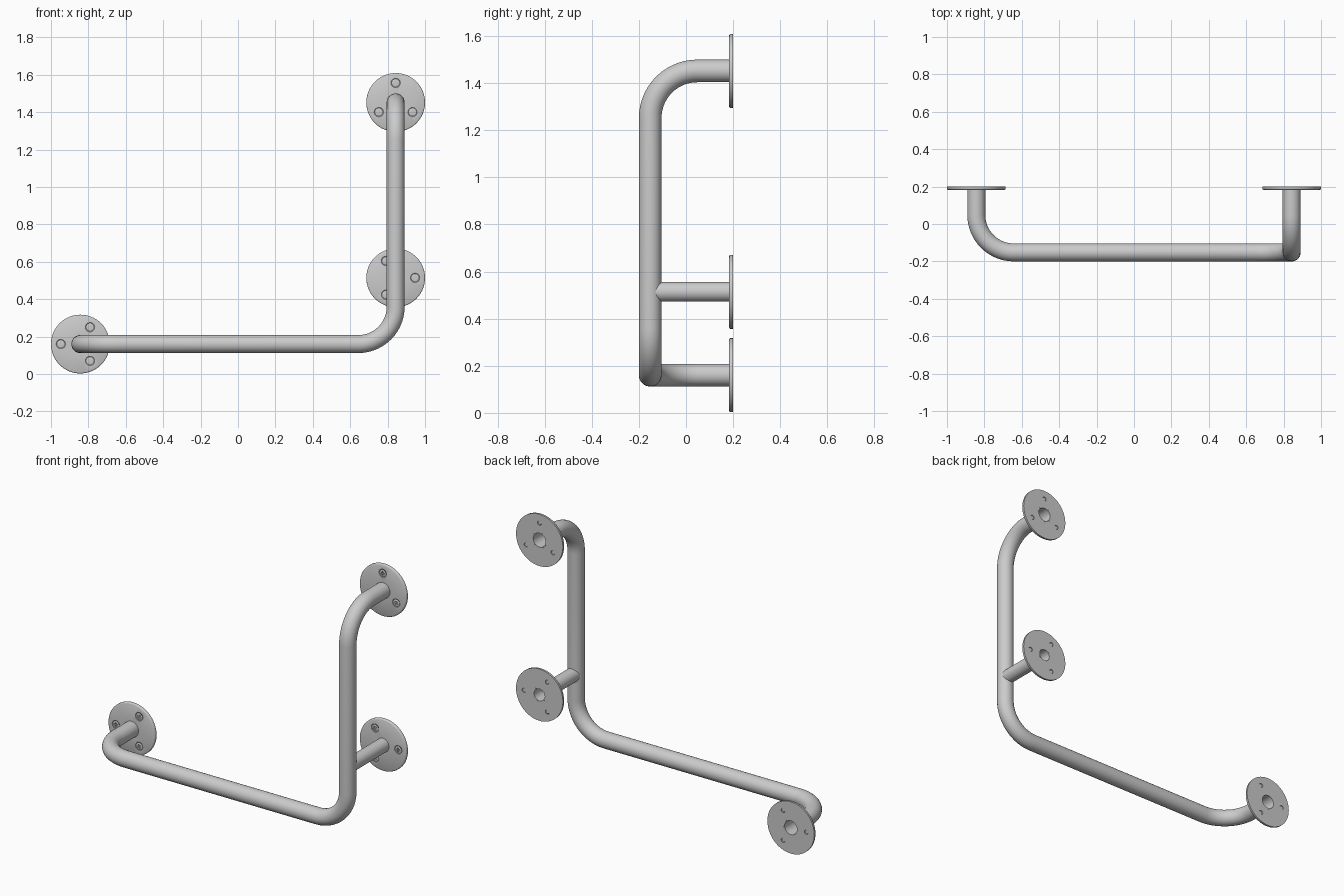
import bpy, bmesh
from math import pi, radians
from mathutils import Vector, Matrix

if "Cube" in bpy.data.objects:
    bpy.data.objects.remove(bpy.data.objects["Cube"], do_unlink=True)

# Brushed steel
steel = bpy.data.materials.new("brushed steel")
steel.use_nodes = True
color = (0.6, 0.6, 0.6, 1)
steel.diffuse_color = color
steel.node_tree.nodes["Principled BSDF"].inputs["Base Color"].default_value = color

WALL, FRONT = 0.2, -0.152      # y of the wall plane and of the rail axis
THICK = 0.017                  # flange thickness
RAIL_R, STUB_R, BEND = 0.048, 0.042, 0.2
SIDE, LOW, MID, HIGH = 0.843, 0.16, 0.514, 1.452


def activate(obj):
    bpy.ops.object.select_all(action='DESELECT')
    obj.select_set(True)
    bpy.context.view_layer.objects.active = obj


def add(name, data):
    obj = bpy.data.objects.new(name, data)
    bpy.context.collection.objects.link(obj)
    data.materials.append(steel)
    return obj


def smooth(obj):
    activate(obj)
    bpy.ops.object.shade_smooth_by_angle(angle=radians(35))


def rounded_path(corners, radius, steps=14):
    """Polyline whose right-angle corners become arcs."""
    pts = [corners[0]]
    for a, b, c in zip(corners, corners[1:], corners[2:]):
        back, ahead = (a - b).normalized(), (c - b).normalized()
        center = b + (back + ahead) * radius
        for i in range(steps + 1):
            arm = Matrix.Rotation(pi / 2 * i / steps, 3, back.cross(ahead) * -1) @ (-ahead)
            pts.append(center + arm * radius)
    return pts + [corners[-1]]


def pipe(name, pts, radius):
    """Hollow tube swept along a path."""
    curve = bpy.data.curves.new(name, 'CURVE')
    curve.dimensions = '3D'
    curve.bevel_depth = radius
    curve.bevel_resolution = 14
    spline = curve.splines.new('POLY')
    spline.points.add(len(pts) - 1)
    for p, co in zip(spline.points, pts):
        p.co = (*co, 1)
    obj = add(name, curve)
    activate(obj)
    bpy.ops.object.convert(target='MESH')
    obj = bpy.context.object
    shell = obj.modifiers.new("wall", 'SOLIDIFY')
    shell.thickness, shell.offset = 0.006, -1
    bpy.ops.object.modifier_apply(modifier=shell.name)
    smooth(obj)
    return obj


def lathe(name, profile, steps):
    """Closed or axis-touching (radius, z) profile spun around z."""
    bm = bmesh.new()
    vs = [bm.verts.new((r, 0, z)) for r, z in profile]
    edges = [bm.edges.new(pair) for pair in zip(vs, vs[1:] + vs[:1])]
    bmesh.ops.spin(bm, geom=vs + edges, cent=(0, 0, 0), axis=(0, 0, 1),
                   angle=2 * pi, steps=steps)
    bmesh.ops.remove_doubles(bm, verts=bm.verts, dist=1e-5)
    bmesh.ops.dissolve_degenerate(bm, edges=bm.edges, dist=1e-6)
    bmesh.ops.recalc_face_normals(bm, faces=bm.faces)
    mesh = bpy.data.meshes.new(name)
    bm.to_mesh(mesh)
    bm.free()
    return add(name, mesh)


def cut(obj, cutter):
    activate(obj)
    mod = obj.modifiers.new("cut", 'BOOLEAN')
    mod.operation, mod.solver, mod.object = 'DIFFERENCE', 'EXACT', cutter
    bpy.ops.object.modifier_apply(modifier=mod.name)
    bpy.data.objects.remove(cutter, do_unlink=True)


def box(size, z):
    bm = bmesh.new()
    bmesh.ops.create_cube(bm, size=1)
    bmesh.ops.scale(bm, vec=size, verts=bm.verts)
    bmesh.ops.translate(bm, vec=(0, 0, z), verts=bm.verts)
    mesh = bpy.data.meshes.new("cutter")
    bm.to_mesh(mesh)
    bm.free()
    return add("cutter", mesh)


def flange(label, x, z, spin, bore):
    """Round wall plate with three countersunk cross-head screws."""
    plate = lathe(label + "_flange", [(bore, 0), (0.157, 0), (0.157, THICK - 0.005),
                                      (0.155, THICK - 0.002), (0.151, THICK),
                                      (bore, THICK)], 64)
    place = (Matrix.Translation((x, WALL, z)) @ Matrix.Rotation(pi / 2, 4, 'X')
             @ Matrix.Rotation(radians(spin), 4, 'Z'))
    for i in range(3):
        spot = Matrix.Rotation(2 * pi * i / 3, 4, 'Z') @ Matrix.Translation((0.104, 0, 0))
        # Countersunk hole
        hole = lathe("cutter", [(0, -0.01), (0.013, -0.01), (0.013, 0.006),
                                (0.025, THICK - 0.001), (0.025, THICK + 0.01),
                                (0, THICK + 0.01)], 24)
        hole.data.transform(spot)
        cut(plate, hole)
        # Screw with a cross recess
        screw = lathe(f"{label}_screw_{i + 1}", [(0, 0.003), (0.011, 0.003), (0.011, 0.006),
                                                 (0.022, THICK - 0.001), (0.018, THICK + 0.001),
                                                 (0, THICK + 0.001)], 24)
        for size in ((0.024, 0.006, 0.012), (0.006, 0.024, 0.012)):
            cut(screw, box(size, THICK))
        screw.matrix_world = place @ spot
        smooth(screw)
    plate.matrix_world = place
    smooth(plate)


# Main bent rail
corners = [Vector(c) for c in ((-SIDE, WALL, LOW), (-SIDE, FRONT, LOW), (SIDE, FRONT, LOW),
                               (SIDE, FRONT, HIGH), (SIDE, WALL, HIGH))]
pipe("main_rail", rounded_path(corners, BEND), RAIL_R)

# Straight support tube behind the upright
pipe("support_tube", [Vector((SIDE, FRONT + 0.02, MID)), Vector((SIDE, WALL, MID))], STUB_R)

# Wall flanges
flange("lower", -SIDE, LOW, 180, RAIL_R)
flange("middle", SIDE, MID, 0, STUB_R)
flange("upper", SIDE, HIGH, 90, RAIL_R)
